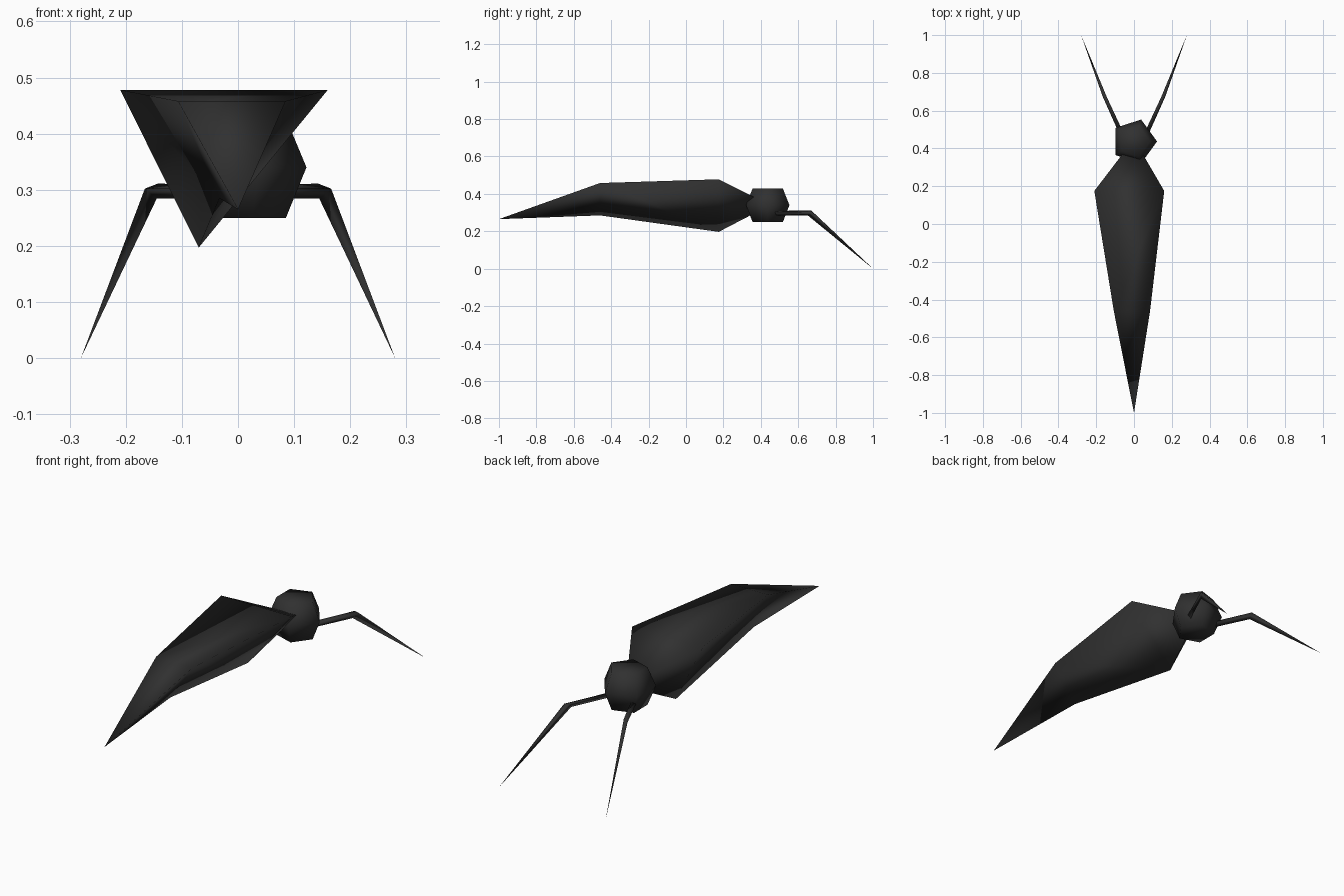
import bpy, bmesh, math
from mathutils import Vector

if "Cube" in bpy.data.objects:
    bpy.data.objects.remove(bpy.data.objects["Cube"])

black = bpy.data.materials.new("soft black")
black.diffuse_color = (0.03, 0.03, 0.03, 1)
black.use_nodes = True
black.node_tree.nodes["Principled BSDF"].inputs["Base Color"].default_value = black.diffuse_color


def loft(name, rings):
    """Skin a list of rings; a ring of one point closes to a tip."""
    bm = bmesh.new()
    loops = [[bm.verts.new(p) for p in ring] for ring in rings]
    for a, b in zip(loops, loops[1:]):
        n = max(len(a), len(b))
        for i in range(n):
            j = (i + 1) % n
            if len(a) == 1:
                bm.faces.new((a[0], b[j], b[i]))
            elif len(b) == 1:
                bm.faces.new((a[i], a[j], b[0]))
            else:
                bm.faces.new((a[i], a[j], b[j], b[i]))
    for end in (loops[0], loops[-1]):
        if len(end) > 2:
            bm.faces.new(end)
    bmesh.ops.recalc_face_normals(bm, faces=bm.faces)
    mesh = bpy.data.meshes.new(name)
    bm.to_mesh(mesh)
    bm.free()
    mesh.materials.append(black)
    for f in mesh.polygons:
        f.use_smooth = True
    obj = bpy.data.objects.new(name, mesh)
    bpy.context.collection.objects.link(obj)
    return obj


# Long three-sided abdomen, pointed at the tail and inside the head
loft("abdomen", [
    [(0, -1, 0.265)],
    [(-0.107, -0.46, 0.458), (0.085, -0.46, 0.458), (-0.033, -0.46, 0.285)],
    [(-0.21, 0.175, 0.478), (0.16, 0.175, 0.478), (-0.07, 0.175, 0.197)],
    [(0, 0.45, 0.34)],
])

# Five-sided head with flat top and bottom
R = 0.122
head_rings = []
for z, r in ((0.25, R * 0.7), (0.34, R), (0.428, R * 0.7)):
    head_rings.append([(r * math.cos(math.tau * i / 5),
                        0.437 + r * math.sin(math.tau * i / 5), z) for i in range(5)])
loft("head", head_rings)

# Pair of bent antennae, mirrored across x
antenna = [
    [(0.045, 0.46, 0.309), (0.07, 0.46, 0.302), (0.055, 0.46, 0.285)],
    [(0.143, 0.67, 0.311), (0.166, 0.675, 0.302), (0.145, 0.652, 0.284)],
    [(0.28, 1.0, 0)],
]
for side, name in ((1, "right_antenna"), (-1, "left_antenna")):
    loft(name, [[(side * x, y, z) for x, y, z in ring] for ring in antenna])
